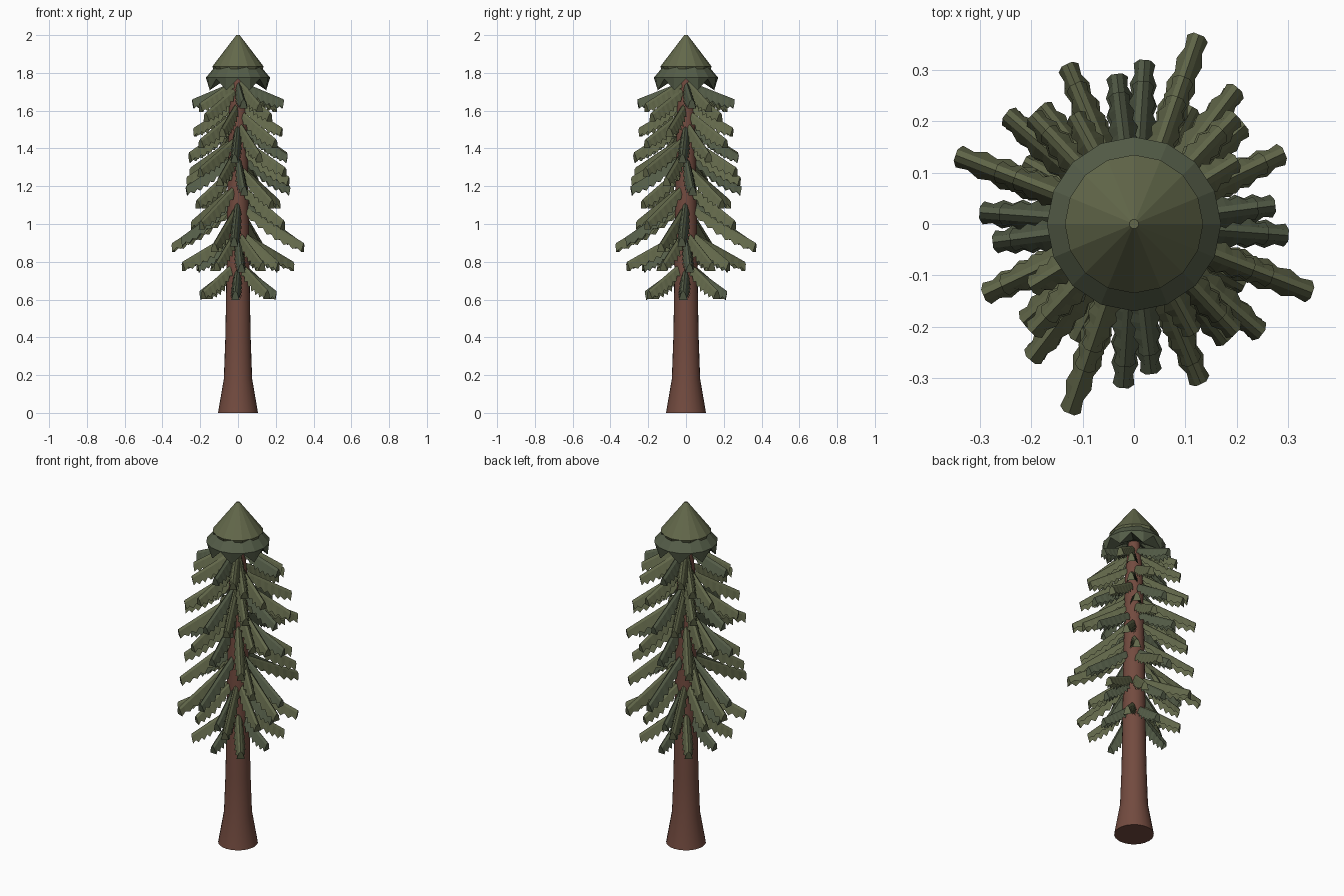
import bpy, bmesh, math
from math import sin, cos, pi, radians

if "Cube" in bpy.data.objects:
    bpy.data.objects.remove(bpy.data.objects["Cube"])


def material(name, color):
    m = bpy.data.materials.new(name)
    m.diffuse_color = (*color, 1)
    m.use_nodes = True
    m.node_tree.nodes["Principled BSDF"].inputs["Base Color"].default_value = m.diffuse_color
    return m


BARK = material("bark", (0.17, 0.07, 0.05))
LEAF = material("needles_light", (0.125, 0.14, 0.07))
DARK = material("needles_dark", (0.09, 0.11, 0.065))


def finish(bm, name, mat):
    bmesh.ops.recalc_face_normals(bm, faces=bm.faces)
    me = bpy.data.meshes.new(name)
    bm.to_mesh(me)
    bm.free()
    me.materials.append(mat)
    ob = bpy.data.objects.new(name, me)
    bpy.context.collection.objects.link(ob)
    return ob


def lathe(name, rings, sides, mat):
    """Rings are (radius, z on even columns, z on odd columns)."""
    bm = bmesh.new()
    loops = []
    for r, za, zb in rings:
        loops.append([bm.verts.new((r * cos(2 * pi * i / sides), r * sin(2 * pi * i / sides),
                                    zb if i % 2 else za)) for i in range(sides)])
    for a, b in zip(loops, loops[1:]):
        for i in range(sides):
            j = (i + 1) % sides
            bm.faces.new((a[i], a[j], b[j], b[i]))
    bm.faces.new(loops[0])
    bm.faces.new(loops[-1])
    return finish(bm, name, mat)


def add_branch(bm, angle, z_root, z_tip, reach, n=15):
    """Drooping ridge with two steep, jagged-edged sides."""
    rows = []
    c, s = cos(angle), sin(angle)
    for k in range(n):
        t = k / (n - 1)
        r = 0.03 + (reach - 0.03) * t
        z = z_root + (z_tip - z_root) * t
        fan = sin(pi * (0.12 + 0.7 * t))
        jag = 1.0 if k % 2 == 0 else 0.74
        w = (0.010 + 0.022 * fan) * jag
        h = (0.020 + 0.052 * fan) * jag
        e = r - 0.008 * t
        row = []
        for side, along, drop in ((w, e, h), (0.011, r, 0.012), (0, r, 0),
                                  (-0.011, r, 0.012), (-w, e, h)):
            row.append(bm.verts.new(((along * c - side * s) * 0.975,
                                     (along * s + side * c) * 1.035, z - drop)))
        rows.append(row)
    for a, b in zip(rows, rows[1:]):
        for i in range(4):
            bm.faces.new((a[i], a[i + 1], b[i + 1], b[i]))
    bm.faces.new(rows[-1])


# Trunk with a flared foot
trunk = lathe("trunk", [(r, z, z) for r, z in
              [(0.106, 0), (0.075, 0.18), (0.067, 0.4), (0.063, 0.62),
               (0.057, 1.1), (0.048, 1.6), (0.03, 1.8)]], 24, BARK)
bpy.context.view_layer.objects.active = trunk
trunk.select_set(True)
bpy.ops.object.shade_smooth_by_angle(angle=radians(35))

# Branch whorls, four branches each: turn, root z, tip z, reach
WHORLS = [(86, 0.78, 0.645, 0.21), (40, 0.80, 0.65, 0.25),
          (24, 0.96, 0.80, 0.33), (62, 0.97, 0.80, 0.25), (5, 0.94, 0.79, 0.22),
          (70, 1.10, 0.90, 0.38), (86, 1.13, 0.93, 0.31),
          (51, 1.21, 1.02, 0.32), (40, 1.31, 1.13, 0.29),
          (7, 1.36, 1.20, 0.285), (70, 1.41, 1.25, 0.295), (51, 1.46, 1.30, 0.33),
          (86, 1.53, 1.37, 0.27), (24, 1.54, 1.38, 0.29), (45, 1.60, 1.45, 0.29),
          (70, 1.64, 1.51, 0.255), (45, 1.72, 1.59, 0.25),
          (7, 1.75, 1.66, 0.25), (30, 1.76, 1.64, 0.24)]
for i, (turn, z0, z1, reach) in enumerate(WHORLS):
    bm = bmesh.new()
    for q in range(4):
        add_branch(bm, radians(turn + 90 * q), z0, z1, reach)
    finish(bm, f"branch_whorl_{i + 1}", DARK if turn in (86, 7, 5) else LEAF)

# Zigzag-edged crown: lower skirt and pointed top
lathe("crown_skirt", [(0.09, 1.87, 1.87), (0.17, 1.775, 1.775),
                      (0.162, 1.768, 1.708), (0.04, 1.79, 1.79)], 16, DARK)
lathe("crown_top", [(0.009, 2.0, 2.0), (0.135, 1.835, 1.835),
                    (0.122, 1.78, 1.83), (0.04, 1.85, 1.85)], 16, LEAF)
